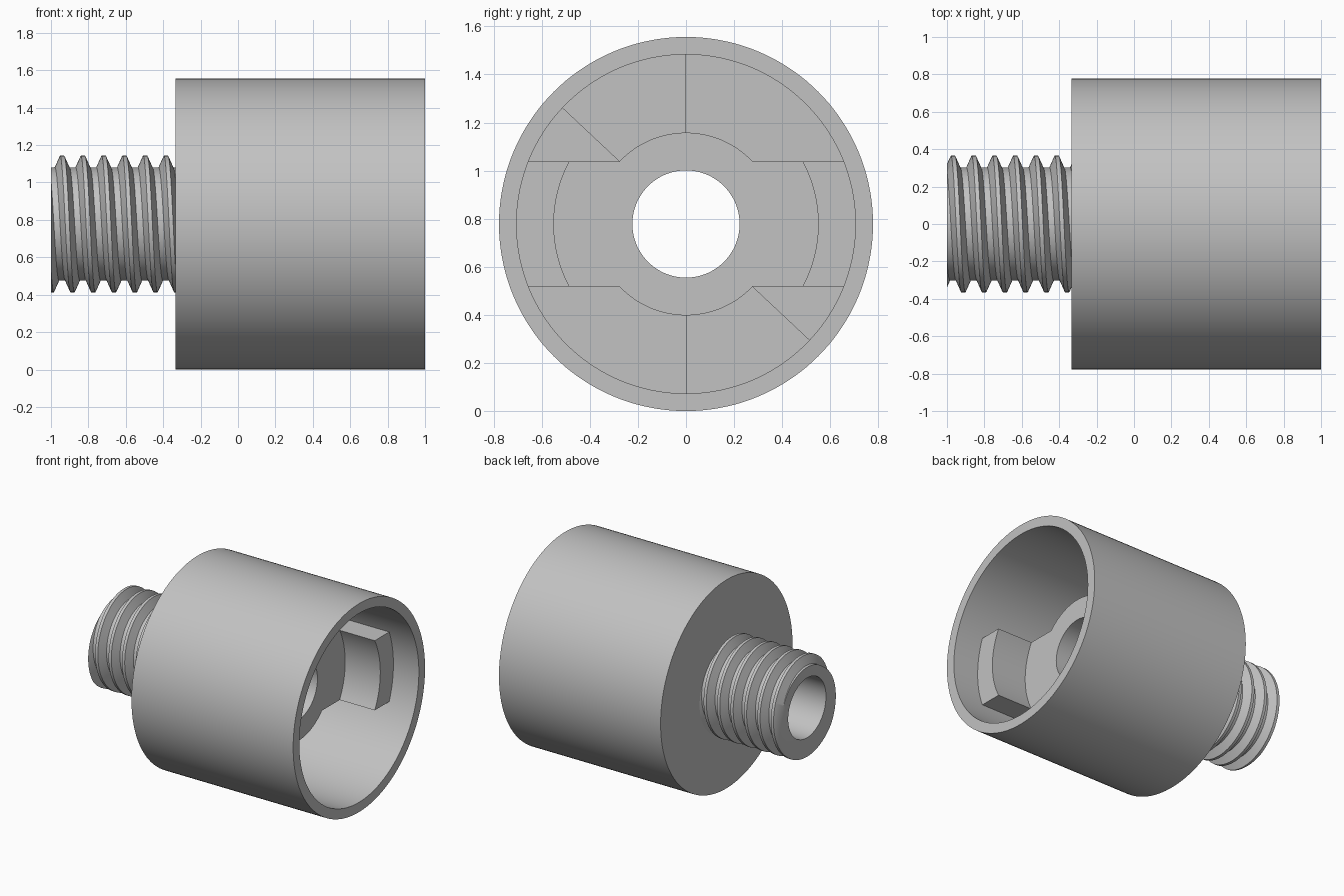
import bpy
import bmesh
from math import sin, cos, asin, pi, radians

if "Cube" in bpy.data.objects:
    bpy.data.objects.remove(bpy.data.objects["Cube"], do_unlink=True)

# Main dimensions, the axis runs along x
AXIS_Z = 0.778
OUTER_R, INNER_R, BORE_R = 0.778, 0.705, 0.223
EMBED_R = 0.74                     # hidden radius inside the cup wall
BACK, FLOOR, HUB_X, LUG_X, RIM = -0.335, -0.1, 0.5, 0.79, 1.0
HUB_R, ARM_HALF, LUG_R = 0.38, 0.26, 0.55
TIP, ROOT_R, CREST_R, PITCH = -1.0, 0.302, 0.365, 0.111

grey = bpy.data.materials.new("light grey")
grey.use_nodes = True
grey.diffuse_color = (0.54, 0.54, 0.54, 1)
grey.node_tree.nodes["Principled BSDF"].inputs["Base Color"].default_value = (0.54, 0.54, 0.54, 1)


def sweep(name, section, params, closed=True, caps=False):
    """Skin a row of sections; each section is a list of (x, radius, angle)."""
    bm = bmesh.new()
    rows = []
    for p in params:
        rows.append([bm.verts.new((x, r * cos(t), AXIS_Z + r * sin(t)))
                     for x, r, t in section(p)])
    count = len(rows[0])
    for a, b in zip(rows, rows[1:]):
        for i in range(count if closed else count - 1):
            j = (i + 1) % count
            bm.faces.new((a[i], a[j], b[j], b[i]))
    if caps:
        bm.faces.new(rows[0])
        bm.faces.new(rows[-1])
    bmesh.ops.remove_doubles(bm, verts=bm.verts, dist=1e-5)
    bmesh.ops.dissolve_degenerate(bm, dist=1e-5, edges=bm.edges)
    bmesh.ops.recalc_face_normals(bm, faces=bm.faces)
    mesh = bpy.data.meshes.new(name)
    bm.to_mesh(mesh)
    bm.free()
    mesh.materials.append(grey)
    obj = bpy.data.objects.new(name, mesh)
    bpy.context.collection.objects.link(obj)
    bpy.ops.object.select_all(action='DESELECT')
    obj.select_set(True)
    bpy.context.view_layer.objects.active = obj
    bpy.ops.object.shade_smooth_by_angle(angle=radians(30))
    return obj


def spread(start, end, steps):
    return [start + (end - start) * i / steps for i in range(steps + 1)]


turn = spread(0, 2 * pi, 144)

# Open cup with a bored back plate
cup_profile = [(BACK, BORE_R), (BACK, OUTER_R), (RIM, OUTER_R),
               (RIM, INNER_R), (FLOOR, INNER_R), (FLOOR, BORE_R)]
sweep("cup", lambda t: [(x, r, t) for x, r in cup_profile], turn)


# Raised hub with two straight-sided arms reaching the wall
def hub_radius(t):
    s = abs(sin(t))
    if s * EMBED_R <= ARM_HALF:
        return EMBED_R
    return max(HUB_R, ARM_HALF / s)


def hub_section(t):
    r = hub_radius(t)
    return [(FLOOR, BORE_R, t), (HUB_X, BORE_R, t), (HUB_X, r, t), (FLOOR, r, t)]


corners = []
for a in (asin(ARM_HALF / EMBED_R), asin(ARM_HALF / HUB_R)):
    corners += [a, pi - a, pi + a, 2 * pi - a]
sweep("hub_and_arms", hub_section, sorted(turn + corners))

# Lugs standing on the arms, and a low step in each recess
for side, base in (("left", 0), ("right", pi)):
    def lug_section(s):
        t_in = base + s * asin(ARM_HALF / LUG_R)
        t_out = base + s * asin(ARM_HALF / EMBED_R)
        low = HUB_X - 0.05
        return [(low, LUG_R, t_in), (LUG_X, LUG_R, t_in),
                (LUG_X, EMBED_R, t_out), (low, EMBED_R, t_out)]

    def step_section(t):
        low, high = FLOOR - 0.05, FLOOR + 0.1
        return [(low, HUB_R - 0.02, t), (high, HUB_R - 0.02, t),
                (high, EMBED_R, t), (low, EMBED_R, t)]

    sweep(side + "_lug", lug_section, spread(-1, 1, 24), caps=True)
    sweep(side + "_recess_step", step_section,
          spread(base + pi / 2, base + pi - asin(ARM_HALF / HUB_R), 16), caps=True)

# Helical thread: breakpoints of one pitch, measured from the crest centre
CREST, FLANK = 0.011, 0.039
breaks = (-FLANK, -CREST, CREST, FLANK)


def thread_radius(x, crest_x):
    d = abs((x - crest_x + PITCH / 2) % PITCH - PITCH / 2)
    k = min(max((FLANK - d) / (FLANK - CREST), 0), 1)
    return ROOT_R + (CREST_R - ROOT_R) * k


def thread_section(t):
    crest_x = -0.968 + PITCH * t / (2 * pi)
    points = [(BACK, BORE_R, t), (TIP, BORE_R, t)]
    for turn_index in range(-3, 9):
        for b in breaks:
            x = min(max(crest_x + turn_index * PITCH + b, TIP), BACK)
            points.append((x, thread_radius(x, crest_x), t))
    return points


sweep("threaded_stem", thread_section, turn, closed=False)
